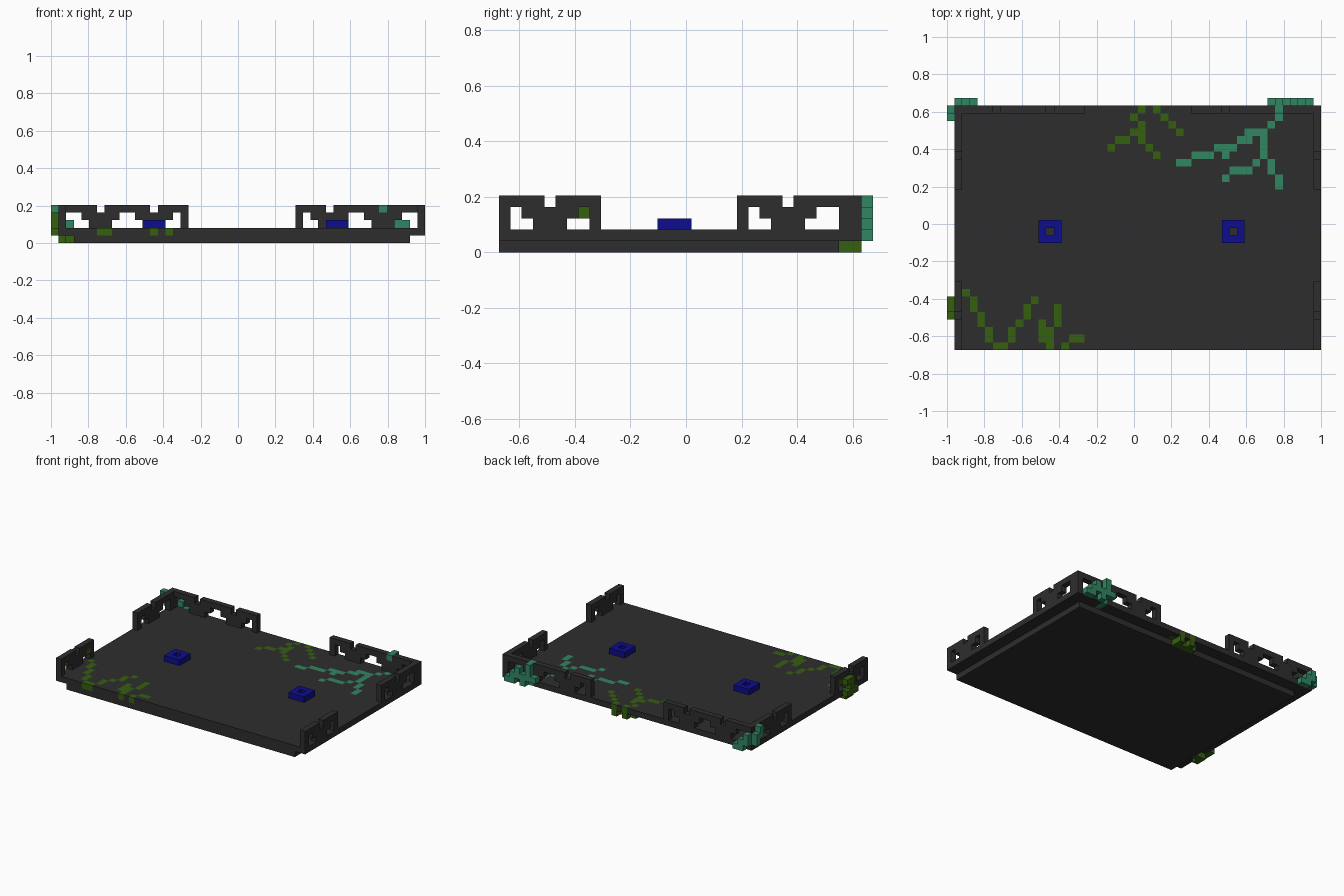
import bpy
import bmesh

S = 2 / 49                      # edge of one block
Y0 = -16.5 * S                  # front edge

cube = bpy.data.objects.get("Cube")
if cube:
    bpy.data.objects.remove(cube)


def material(name, rgb):
    m = bpy.data.materials.new(name)
    m.use_nodes = True
    m.diffuse_color = (*rgb, 1)
    m.node_tree.nodes["Principled BSDF"].inputs["Base Color"].default_value = (*rgb, 1)
    return m


CHARCOAL = material("charcoal", (0.027, 0.027, 0.027))
BLUE = material("deep_blue", (0.004, 0.004, 0.27))
OLIVE = material("olive_moss", (0.037, 0.115, 0.005))
TEAL = material("teal_moss", (0.032, 0.24, 0.125))

# The six sides of a block: neighbour direction and its corner offsets
SIDES = {
    (1, 0, 0): ((1, 0, 0), (1, 1, 0), (1, 1, 1), (1, 0, 1)),
    (-1, 0, 0): ((0, 0, 0), (0, 0, 1), (0, 1, 1), (0, 1, 0)),
    (0, 1, 0): ((0, 1, 0), (0, 1, 1), (1, 1, 1), (1, 1, 0)),
    (0, -1, 0): ((0, 0, 0), (1, 0, 0), (1, 0, 1), (0, 0, 1)),
    (0, 0, 1): ((0, 0, 1), (1, 0, 1), (1, 1, 1), (0, 1, 1)),
    (0, 0, -1): ((0, 0, 0), (0, 1, 0), (1, 1, 0), (1, 0, 0)),
}


def blocks(name, cells, mats, paint=None):
    """Skin a set of grid cells; paint maps a cell to a material slot."""
    cells, paint = set(cells), paint or {}
    bm = bmesh.new()
    verts = {}

    def vert(p):
        if p not in verts:
            verts[p] = bm.verts.new((-1 + p[0] * S, Y0 + p[1] * S, p[2] * S))
        return verts[p]

    for c in sorted(cells):
        for d, corners in SIDES.items():
            if tuple(a + b for a, b in zip(c, d)) in cells:
                continue
            f = bm.faces.new([vert(tuple(a + b for a, b in zip(c, k))) for k in corners])
            f.material_index = paint.get(c, 0)
    mesh = bpy.data.meshes.new(name)
    bm.to_mesh(mesh)
    bm.free()
    for m in mats:
        mesh.materials.append(m)
    ob = bpy.data.objects.new(name, mesh)
    bpy.context.collection.objects.link(ob)
    return ob


# Lower slab, flush at the front and stepped in on the other sides
bpy.ops.mesh.primitive_cube_add(size=1, location=(0, Y0 + 15 * S, S / 2))
slab = bpy.context.object
slab.name = "lower_slab"
slab.location.x = -1 + 25 * S
slab.scale = (44 * S, 30 * S, S)
slab.data.materials.append(CHARCOAL)

# Deck with creeping moss; rows of {depth: columns}
OLIVE_BACK = {31: [25, 27], 30: [24, 28], 29: [25, 29], 28: [24, 25, 30],
              27: [22, 23, 25], 26: [21, 26], 25: [27]}
OLIVE_FRONT = {7: [2], 6: [3, 11], 5: [3, 10, 14], 4: [4, 10, 14], 3: [4, 9, 12, 14],
               2: [5, 8, 12, 13], 1: [5, 8, 12, 13, 16, 17], 0: [6, 7, 13, 15]}
TEAL_BACK = {31: [43], 30: [43], 29: [42], 28: [39, 40, 41], 27: [38, 39, 41],
             26: [35, 36, 37, 41], 25: [32, 33, 34, 36, 41], 24: [30, 31, 40, 42],
             23: [37, 38, 39, 42], 22: [36, 43], 21: [43]}
paint = {}
for rows, slot in ((OLIVE_BACK, 1), (OLIVE_FRONT, 1), (TEAL_BACK, 2)):
    for j, columns in rows.items():
        for i in columns:
            paint[i, j, 1] = slot
blocks("deck", [(i, j, 1) for i in range(1, 49) for j in range(32)],
       [CHARCOAL, OLIVE, TEAL], paint)

# Pierced rails, drawn from the top row down, starting at the corner
BACK_RAIL = ("#####.######.####",
             "#..#####..#####.#",
             "#...###....###..#")
SIDE_BACK_RAIL = ("#####.####",
                  "#..#####.#",
                  "#...###..#")
SIDE_FRONT_RAIL = ("####.####",
                   "#.#####.#",
                   "#..###..#")


def rail(name, pattern, place):
    blocks(name, [(*place(n), 4 - r) for r, row in enumerate(pattern)
                  for n, ch in enumerate(row) if ch == "#"], [CHARCOAL])


for side, edge, step in (("right", 1, 1), ("left", 48, -1)):
    rail(f"back_rail_{side}", BACK_RAIL, lambda n: (edge + step * n, 31))
    rail(f"side_back_rail_{side}", SIDE_BACK_RAIL, lambda n: (edge, 30 - n))
    rail(f"side_front_rail_{side}", SIDE_FRONT_RAIL, lambda n: (edge, n))

# Square blue sockets with an open centre
for side, cx in (("right", 13), ("left", 37)):
    blocks(f"socket_{side}", [(cx + a, 15 + b, 2) for a in (-1, 0, 1)
                              for b in (-1, 0, 1) if a or b], [BLUE])

# Moss clumps hanging on the outside edges
blocks("moss_back_left", [(42, 32, 2), (43, 32, 2), (43, 32, 3), (43, 31, 4), (43, 32, 4),
                          (44, 32, 1), (44, 32, 2), (45, 32, 2), (45, 32, 3),
                          (46, 32, 1), (46, 32, 2), (47, 32, 1)], [TEAL])
blocks("moss_back_right", [(3, 32, 1), (2, 32, 1), (2, 32, 2), (1, 32, 2), (1, 32, 3),
                           (0, 31, 3), (0, 31, 2), (0, 30, 3), (0, 30, 4)], [TEAL])
blocks("moss_side_right", [(0, 4, 1), (0, 5, 1), (0, 6, 1), (0, 5, 2), (0, 6, 3), (0, 5, 3),
                           (1, 7, 3), (1, 5, 0), (2, 5, 0), (1, 4, 0)], [OLIVE])
blocks("moss_back_middle", [(25, 31, 0), (27, 31, 0), (24, 30, 0), (25, 30, 0),
                            (26, 30, 0), (27, 30, 0)], [OLIVE])
